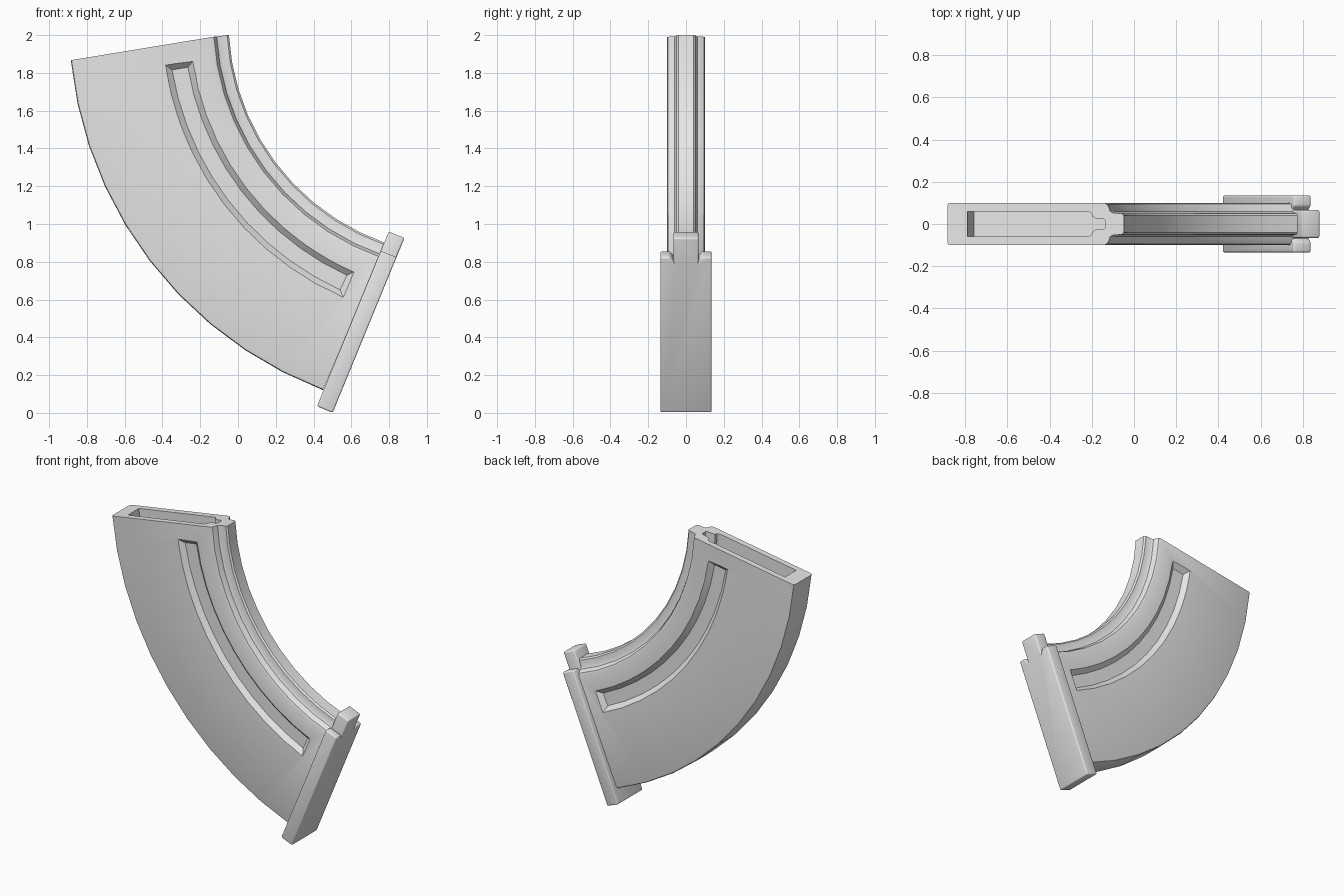
import bpy
import bmesh
from math import cos, sin, radians
from mathutils import Vector

if "Cube" in bpy.data.objects:
    bpy.data.objects.remove(bpy.data.objects["Cube"])

grey = bpy.data.materials.new("light grey")
grey.use_nodes = True
grey.diffuse_color = (0.8, 0.8, 0.8, 1)
grey.node_tree.nodes["Principled BSDF"].inputs["Base Color"].default_value = (0.8, 0.8, 0.8, 1)

# The body bends around this centre, between an inner and an outer radius
CX, CZ = 1.19, 2.07
R_IN, R_OUT = 1.24, 2.085


def loft(name, loops):
    """Skin a list of equal closed loops and cap both ends."""
    bm = bmesh.new()
    rows = [[bm.verts.new(p) for p in loop] for loop in loops]
    n = len(rows[0])
    for a, b in zip(rows, rows[1:]):
        for i in range(n):
            j = (i + 1) % n
            bm.faces.new((a[i], a[j], b[j], b[i]))
    bm.faces.new(rows[0])
    bm.faces.new(rows[-1])
    bmesh.ops.recalc_face_normals(bm, faces=bm.faces)
    mesh = bpy.data.meshes.new(name)
    bm.to_mesh(mesh)
    bm.free()
    mesh.materials.append(grey)
    obj = bpy.data.objects.new(name, mesh)
    bpy.context.collection.objects.link(obj)
    return obj


def sweep(name, section, start, end, steps):
    """Sweep (radius, y) points round the centre; start and end give angles."""
    loops = []
    for k in range(steps + 1):
        loop = []
        for r, y in section:
            a = radians(start(r, y) + (end(r, y) - start(r, y)) * k / steps)
            loop.append((CX + r * cos(a), y, CZ + r * sin(a)))
        loops.append(loop)
    return loft(name, loops)


def mirrored(half):
    return half + [(r, -y) for r, y in reversed(half)]


def across(inner, outer):
    """Angle that changes evenly from the inner to the outer radius."""
    return lambda r, y=0: inner + (outer - inner) * (r - R_IN) / (R_OUT - R_IN)


def activate(obj):
    bpy.ops.object.select_all(action='DESELECT')
    obj.select_set(True)
    bpy.context.view_layer.objects.active = obj


def apply_modifier(obj, mod):
    activate(obj)
    bpy.ops.object.modifier_apply(modifier=mod.name)


def cut(obj, cutter):
    mod = obj.modifiers.new("cut", 'BOOLEAN')
    mod.operation = 'DIFFERENCE'
    mod.solver = 'EXACT'
    mod.object = cutter
    apply_modifier(obj, mod)
    bpy.data.objects.remove(cutter)


def smooth(obj, angle):
    activate(obj)
    bpy.ops.object.shade_smooth_by_angle(angle=radians(angle))


# Curved body with a narrow spine along the inner edge
top_end = across(183.2, 185.6)
base_end = across(250.7, 249.2)
body_half = [(1.24, 0.04), (1.25, 0.05), (1.29, 0.052), (1.305, 0.06), (1.312, 0.08),
             (1.32, 0.094), (1.335, 0.1), (2.07, 0.1), (2.081, 0.096), (R_OUT, 0.085)]
body = sweep("curved_body", mirrored(body_half), top_end, base_end, 10)

# Open pocket in the top end
pocket_half = [(1.33, 0.018), (1.34, 0.025), (1.375, 0.027), (1.39, 0.035),
               (1.395, 0.05), (1.41, 0.06), (1.99, 0.06)]
pocket = sweep("pocket_cutter", mirrored(pocket_half),
               lambda r, y: top_end(r) - 2, lambda r, y: top_end(r) + 6.5, 2)
cut(body, pocket)

# Tapered curved groove on each side
for side in (1, -1):
    groove_section = [(1.475, 0.07 * side), (1.56, 0.07 * side),
                      (1.62, 0.13 * side), (1.415, 0.13 * side)]

    def inset(y):
        return (0.1 - abs(y)) * 36

    groove = sweep("groove_cutter", groove_section,
                   lambda r, y: 188.3 + inset(y), lambda r, y: 246.5 - inset(y), 10)
    cut(body, groove)
smooth(body, 30)

# Base plate with a narrow tab at its upper end
along = Vector((0.38, 0, 0.925)).normalized()
outward = Vector((0.925, 0, -0.38)).normalized()
corner = Vector((0.418, 0, 0.035))
plate_half = [(0, 0.135), (0.89, 0.135), (0.89, 0.085), (0.865, 0.066), (1.0, 0.066)]
plate = loft("base_plate", [
    [corner + along * l + outward * depth + Vector((0, y, 0)) for l, y in mirrored(plate_half)]
    for depth in (0, 0.09)])
bevel = plate.modifiers.new("rounded edges", 'BEVEL')
bevel.width = 0.012
bevel.segments = 3
bevel.limit_method = 'ANGLE'
bevel.angle_limit = radians(40)
apply_modifier(plate, bevel)
smooth(plate, 35)
